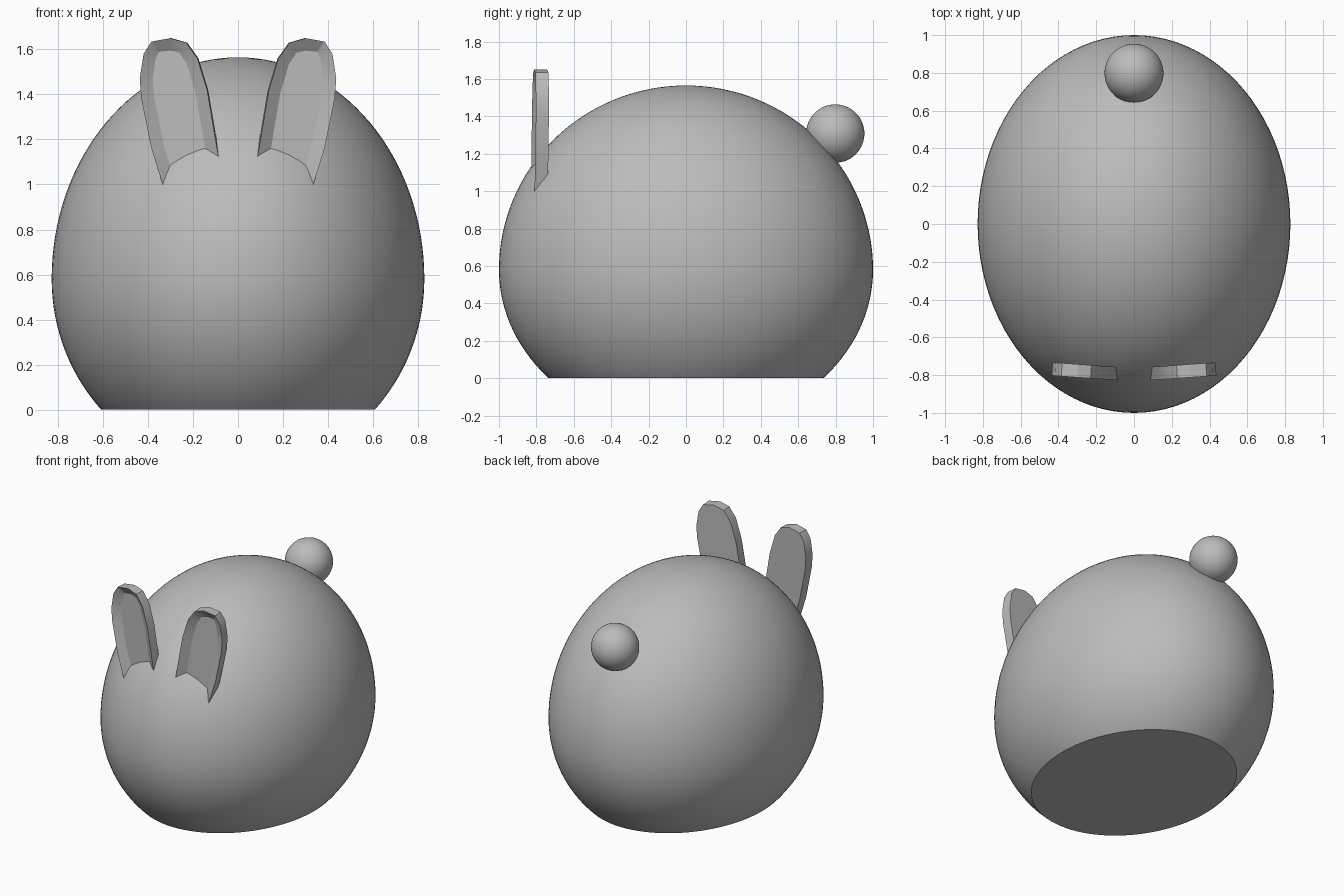
import bpy, bmesh, math
from mathutils import Matrix, Vector

cube = bpy.data.objects.get("Cube")
if cube:
    bpy.data.objects.remove(cube, do_unlink=True)

grey = bpy.data.materials.new("soft_grey")
grey.use_nodes = True
colour = (0.5, 0.5, 0.5, 1)
grey.diffuse_color = colour
grey.node_tree.nodes["Principled BSDF"].inputs["Base Color"].default_value = colour


def finish(name, bm, angle=35):
    """Turn a bmesh into a smooth shaded object."""
    bmesh.ops.recalc_face_normals(bm, faces=bm.faces)
    mesh = bpy.data.meshes.new(name)
    bm.to_mesh(mesh)
    bm.free()
    mesh.materials.append(grey)
    obj = bpy.data.objects.new(name, mesh)
    bpy.context.collection.objects.link(obj)
    bpy.ops.object.select_all(action='DESELECT')
    obj.select_set(True)
    bpy.context.view_layer.objects.active = obj
    bpy.ops.object.shade_smooth_by_angle(angle=math.radians(angle))
    return obj


# Body: egg shape, flatter below its widest ring, cut flat at the ground
WAIST, UP, DOWN = 0.58, 0.985, 0.855
bm = bmesh.new()
bmesh.ops.create_uvsphere(bm, u_segments=96, v_segments=64, radius=1)
for v in bm.verts:
    x, y, z = v.co
    v.co = (x * 0.828, y, WAIST + z * (UP if z > 0 else DOWN))
cut = bmesh.ops.bisect_plane(bm, geom=bm.verts[:] + bm.edges[:] + bm.faces[:],
                             plane_co=(0, 0, 0), plane_no=(0, 0, 1), clear_inner=True)
rim = [e for e in cut["geom_cut"] if isinstance(e, bmesh.types.BMEdge)]
bmesh.ops.contextual_create(bm, geom=rim)
finish("body", bm)

# Tail: round ball high on the back
bm = bmesh.new()
bmesh.ops.create_uvsphere(bm, u_segments=48, v_segments=32, radius=0.156,
                          matrix=Matrix.Translation((0, 0.798, 1.308)))
finish("tail", bm)

# Ears: thick outline with a shallow dished front, rooted inside the body
OUTLINE = [(0.07, 1.02), (0.09, 1.145), (0.137, 1.42), (0.18, 1.56), (0.23, 1.63),
           (0.30, 1.65), (0.385, 1.635), (0.42, 1.58), (0.437, 1.47),
           (0.43, 1.38), (0.385, 1.16), (0.335, 1.0), (0.32, 0.95)]
THICK, DISH = 0.07, 0.035


def ear(name, side):
    bm = bmesh.new()
    front = bm.faces.new([bm.verts.new((x, 0, z)) for x, z in OUTLINE])
    back = bmesh.ops.extrude_face_region(bm, geom=[front], use_keep_orig=True)
    for v in back["geom"]:
        if isinstance(v, bmesh.types.BMVert):
            v.co.y += THICK
    bmesh.ops.recalc_face_normals(bm, faces=bm.faces)
    bm.faces.ensure_lookup_table()
    front = min(bm.faces, key=lambda f: f.calc_center_median().y)
    bmesh.ops.inset_region(bm, faces=[front], thickness=0.055, depth=0)
    for v in front.verts:
        v.co.y += DISH
    # Turn the ear slightly outward and set it near the front
    pivot = Vector((0.26, 0, 0))
    turn = Matrix.Translation((0, -0.815, 0)) @ Matrix.Translation(pivot) \
        @ Matrix.Rotation(math.radians(4), 4, 'Z') @ Matrix.Translation(-pivot)
    bm.transform(turn)
    for v in bm.verts:
        v.co.x *= side
    return finish(name, bm, 25)


ear("left_ear", 1)
ear("right_ear", -1)
